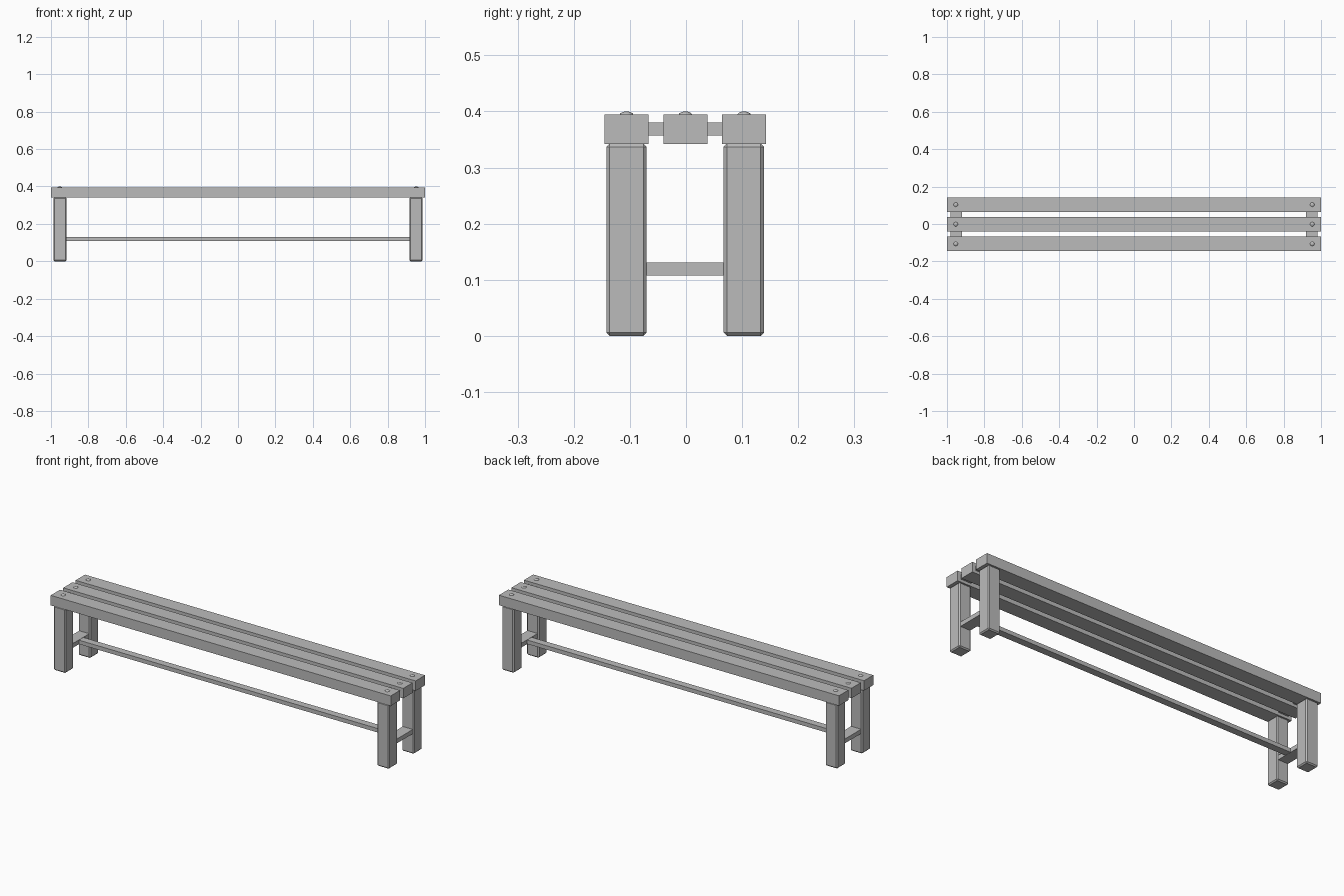
import bpy, bmesh
from mathutils import Matrix

if "Cube" in bpy.data.objects:
    bpy.data.objects.remove(bpy.data.objects["Cube"])

grey = bpy.data.materials.new("plain grey")
grey.diffuse_color = (0.5, 0.5, 0.5, 1)
grey.use_nodes = True
grey.node_tree.nodes["Principled BSDF"].inputs["Base Color"].default_value = grey.diffuse_color


def finish(name, bm):
    me = bpy.data.meshes.new(name)
    bm.to_mesh(me)
    bm.free()
    me.materials.append(grey)
    ob = bpy.data.objects.new(name, me)
    bpy.context.collection.objects.link(ob)
    return ob


def box(name, x, y, z, bevel=0):
    """Box from (min, max) ranges, optionally chamfered."""
    bm = bmesh.new()
    size = [b - a for a, b in (x, y, z)]
    mid = [(a + b) / 2 for a, b in (x, y, z)]
    bmesh.ops.create_cube(bm, size=1, matrix=Matrix.Translation(mid) @ Matrix.Diagonal((*size, 1)))
    if bevel:
        bmesh.ops.bevel(bm, geom=bm.edges[:], offset=bevel, segments=1, affect='EDGES')
    return finish(name, bm)


# three seat slats
slats = {"front": (-0.145, -0.067), "middle": (-0.04, 0.038), "back": (0.064, 0.143)}
for label, y in slats.items():
    box(label + "_slat", (-1, 1), y, (0.342, 0.395))

for side, s in (("left", -1), ("right", 1)):
    def span(a, b):
        return tuple(sorted((s * a, s * b)))
    # chamfered legs
    box(side + "_front_leg", span(0.916, 0.987), (-0.142, -0.070), (0, 0.343), 0.006)
    box(side + "_back_leg", span(0.916, 0.987), (0.067, 0.139), (0, 0.343), 0.006)
    # cross bars: one through the slats, one between the legs
    box(side + "_seat_crossbar", span(0.92, 0.98), (-0.10, 0.10), (0.357, 0.38))
    box(side + "_lower_crossbar", span(0.922, 0.981), (-0.075, 0.072), (0.108, 0.131))
    # domed bolt heads
    for label, (a, b) in slats.items():
        bm = bmesh.new()
        bmesh.ops.create_uvsphere(bm, u_segments=16, v_segments=8, radius=1,
                                  matrix=Matrix.Translation((s * 0.953, (a + b) / 2, 0.394))
                                  @ Matrix.Diagonal((0.012, 0.012, 0.006, 1)))
        bmesh.ops.bisect_plane(bm, geom=bm.verts[:] + bm.edges[:] + bm.faces[:],
                               plane_co=(0, 0, 0.394), plane_no=(0, 0, 1), clear_inner=True)
        for f in bm.faces:
            f.smooth = True
        finish(f"{side}_{label}_bolt", bm)

# long stretcher between the lower cross bars
box("stretcher", (-0.93, 0.93), (-0.02, 0.018), (0.109, 0.130))
